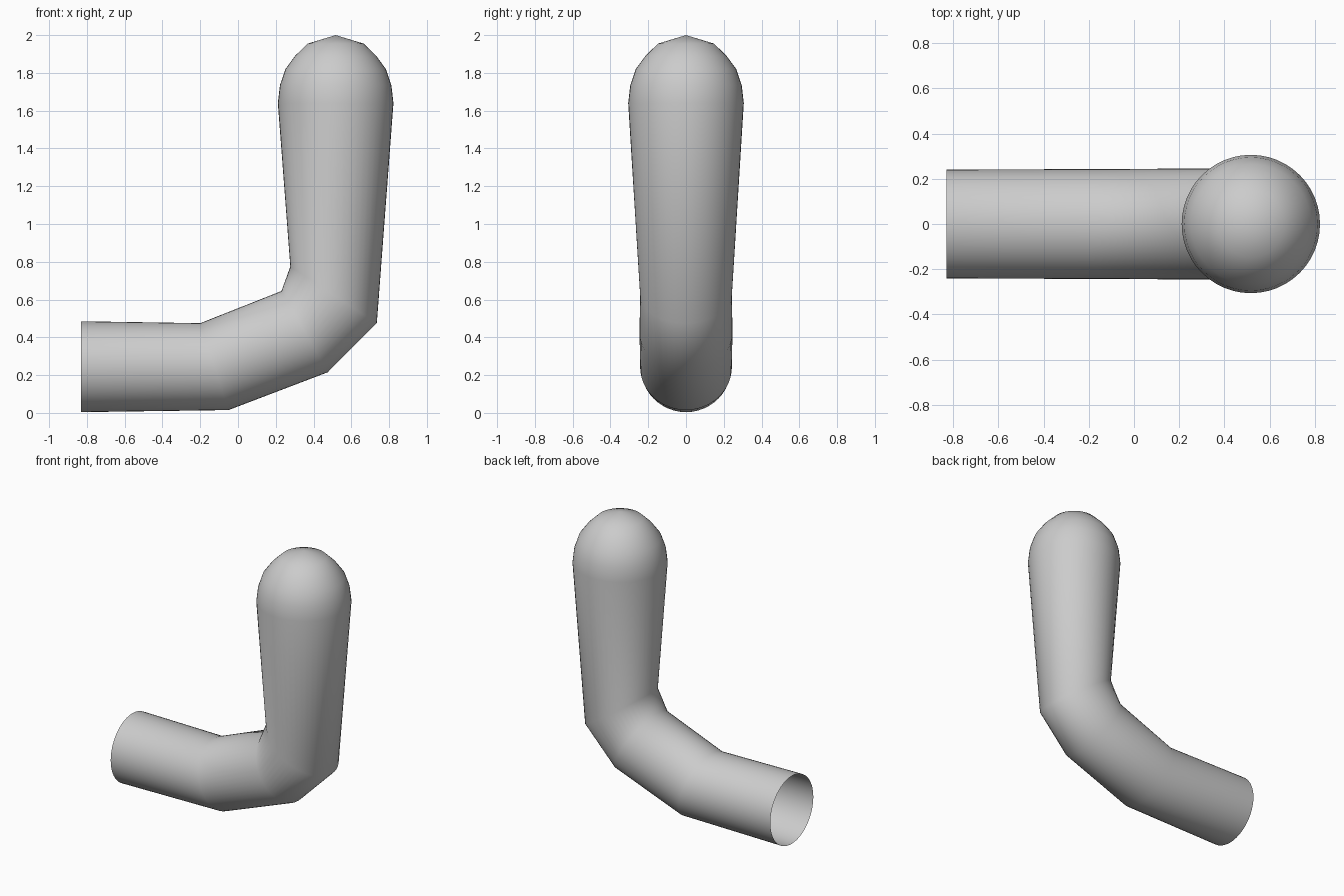
import bpy, bmesh, math
from mathutils import Vector

if "Cube" in bpy.data.objects:
    bpy.data.objects.remove(bpy.data.objects["Cube"])

SIDES = 48

# Cross-sections: (inner x, inner z, outer x, outer z, half width in y)
rings = [
    (-0.83, 0.485, -0.83, 0.004, 0.241),
    (-0.20, 0.475, -0.05, 0.015, 0.243),
    (0.23, 0.645, 0.475, 0.215, 0.246),
    (0.277, 0.775, 0.735, 0.475, 0.243),
]
# Rounded upper end: (radius, height) around x = 0.517
cap = [(0.306, 1.64), (0.295, 1.735), (0.266, 1.82), (0.215, 1.89), (0.148, 1.955)]
rings += [(0.517 - r, z, 0.517 + r, z, r) for r, z in cap]

bm = bmesh.new()


def add_ring(xi, zi, xo, zo, half_y):
    centre = Vector(((xi + xo) / 2, 0, (zi + zo) / 2))
    axis = Vector((xi, 0, zi)) - centre
    verts = []
    for i in range(SIDES):
        a = 2 * math.pi * i / SIDES
        verts.append(bm.verts.new(centre + axis * math.cos(a) + Vector((0, half_y * math.sin(a), 0))))
    return verts


# Bent tube, open at the low end
loops = [add_ring(*r) for r in rings]
for a, b in zip(loops, loops[1:]):
    for i in range(SIDES):
        j = (i + 1) % SIDES
        bm.faces.new((a[i], a[j], b[j], b[i]))

# Tip of the rounded end
tip = bm.verts.new((0.517, 0, 2.0))
for i in range(SIDES):
    bm.faces.new((loops[-1][i], loops[-1][(i + 1) % SIDES], tip))

bmesh.ops.recalc_face_normals(bm, faces=bm.faces)
# Keep normals pointing outward on the open shell
top_face = tip.link_faces[0]
top_face.normal_update()
if top_face.normal.z < 0:
    bmesh.ops.reverse_faces(bm, faces=bm.faces)
for f in bm.faces:
    f.smooth = True

mesh = bpy.data.meshes.new("bent_tube")
bm.to_mesh(mesh)
bm.free()
bpy.context.collection.objects.link(bpy.data.objects.new("bent_tube", mesh))
